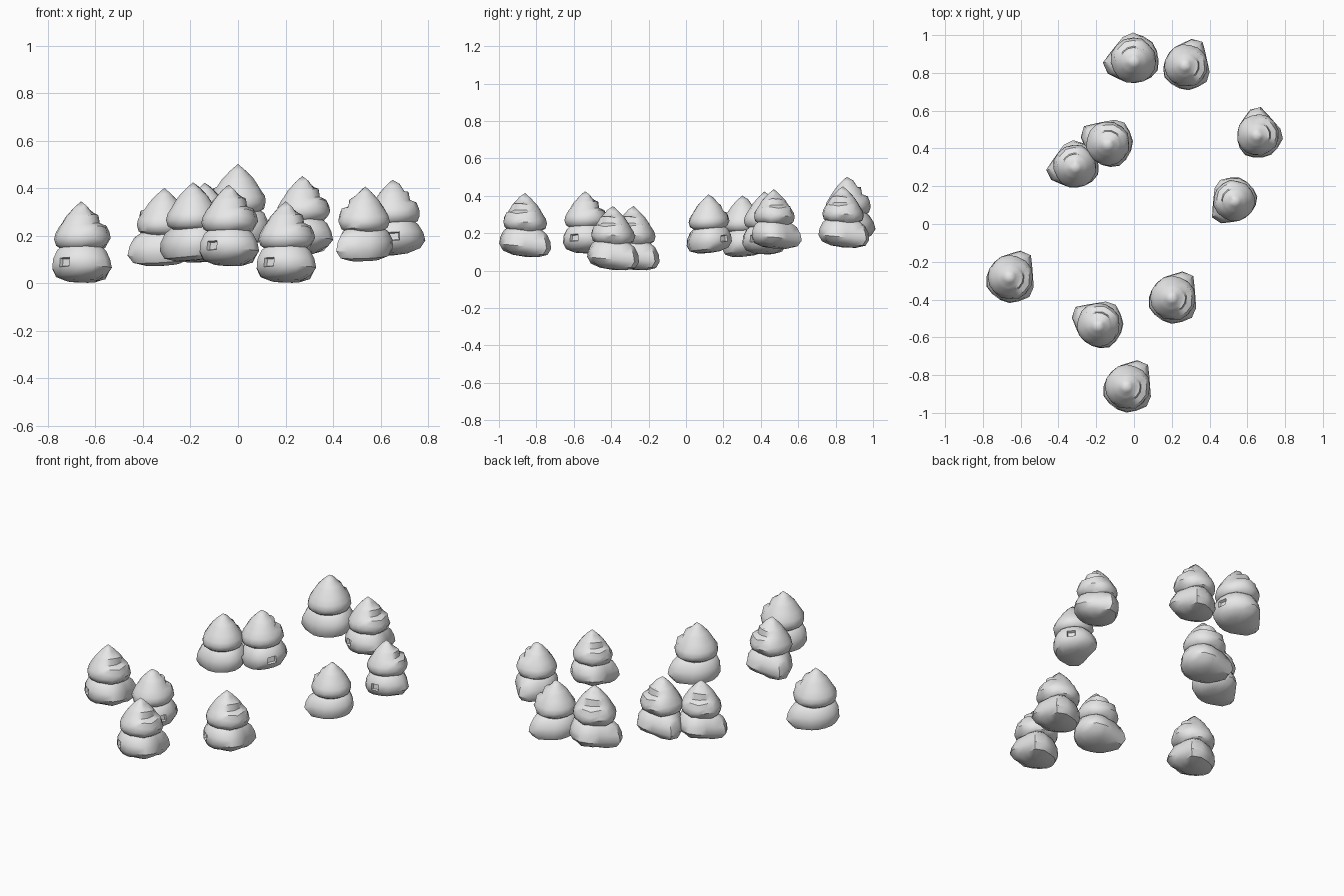
import bpy, bmesh, math, random

random.seed(4)
old = bpy.data.objects.get("Cube")
if old:
    bpy.data.objects.remove(old, do_unlink=True)

SEGMENTS = 16

grey = bpy.data.materials.new("plain grey")
grey.use_nodes = True
grey.diffuse_color = (0.8, 0.8, 0.8, 1)
grey.node_tree.nodes["Principled BSDF"].inputs["Base Color"].default_value = (0.8, 0.8, 0.8, 1)


def make_tier(name, outline, profile, bottom, top, tilt, jitter, notch=None):
    """Loft a lumpy outline through rings of (height, scale, scale on the stepped side)."""
    bm = bmesh.new()
    rings = []
    for height, scale, stepped in profile:
        ring = []
        for i in range(SEGMENTS):
            angle = math.tau * i / SEGMENTS
            on_step = math.cos(angle + math.radians(25)) > 0.55
            radius = outline[i] * (stepped if on_step else scale)
            radius *= 1 + random.uniform(-jitter, jitter)
            x, y = radius * math.cos(angle), radius * math.sin(angle)
            z = height - tilt * y
            if on_step and stepped != scale:
                z += random.uniform(-0.008, 0.008)
            ring.append(bm.verts.new((x, y, z)))
        rings.append(ring)
    low, high = bm.verts.new((0, 0, bottom)), bm.verts.new((0, 0, top))
    for i in range(SEGMENTS):
        j = (i + 1) % SEGMENTS
        bm.faces.new((low, rings[0][j], rings[0][i]))
        bm.faces.new((high, rings[-1][i], rings[-1][j]))
    dented = []
    for r, (a, b) in enumerate(zip(rings, rings[1:])):
        for i in range(SEGMENTS):
            j = (i + 1) % SEGMENTS
            face = bm.faces.new((a[i], a[j], b[j], b[i]))
            if (r, i) == notch:
                dented.append(face)
    bmesh.ops.recalc_face_normals(bm, faces=bm.faces[:])
    # Small hollow in the side
    if dented:
        bmesh.ops.inset_individual(bm, faces=dented, thickness=0.006, depth=-0.015)
    for face in bm.faces:
        face.smooth = True
    mesh = bpy.data.meshes.new(name)
    bm.to_mesh(mesh)
    bm.free()
    mesh.set_sharp_from_angle(angle=math.radians(42))
    mesh.materials.append(grey)
    return mesh


# Lower foliage: wide, with two pulled-out corners
lower_outline = [.125, .13, .16, .15, .122, .115, .112, .115,
                 .122, .13, .13, .133, .138, .14, .15, .14]
lower_profile = [(.009, .5, .5), (.026, .86, .84), (.06, 1, 1), (.098, .97, .95),
                 (.135, .83, .8), (.16, .6, .6)]
lower = make_tier("lower_foliage", lower_outline, lower_profile, .004, .175, .1, .015, (2, 10))

# Upper foliage: rounded cone with a ragged overhang on one side
upper_outline = [.12, .122, .12, .116, .115, .113, .112, .112,
                 .112, .114, .116, .117, .118, .12, .123, .122]
upper_profile = [(.142, .72, .7), (.158, .93, .92), (.185, 1, 1.03), (.21, .95, .98),
                 (.24, .8, .9), (.252, .73, .66), (.282, .56, .6), (.29, .5, .45),
                 (.318, .27, .26)]
upper = make_tier("upper_foliage", upper_outline, upper_profile, .145, .345, .03, .02)

# Trees: x, y, base height, turn in degrees, size
trees = [
    (-.66, -.28, 0, 0, 1), (.20, -.39, 0, 0, 1),
    (-.04, -.86, .07, 0, 1), (-.19, -.54, .09, 95, .97),
    (.535, .12, .09, 170, .92), (.65, .47, .115, 37, .93),
    (-.31, .30, .07, 140, .96), (-.14, .42, .085, 97, .98),
    (0, .86, .15, 137, 1.02), (.27, .84, .12, 8, .96),
]
for number, (x, y, z, turn, size) in enumerate(trees, 1):
    for mesh in (lower, upper):
        part = bpy.data.objects.new(f"tree_{number}_{mesh.name}", mesh)
        part.location = (x, y, z)
        part.rotation_euler.z = math.radians(turn)
        part.scale = (size, size, size)
        bpy.context.collection.objects.link(part)
